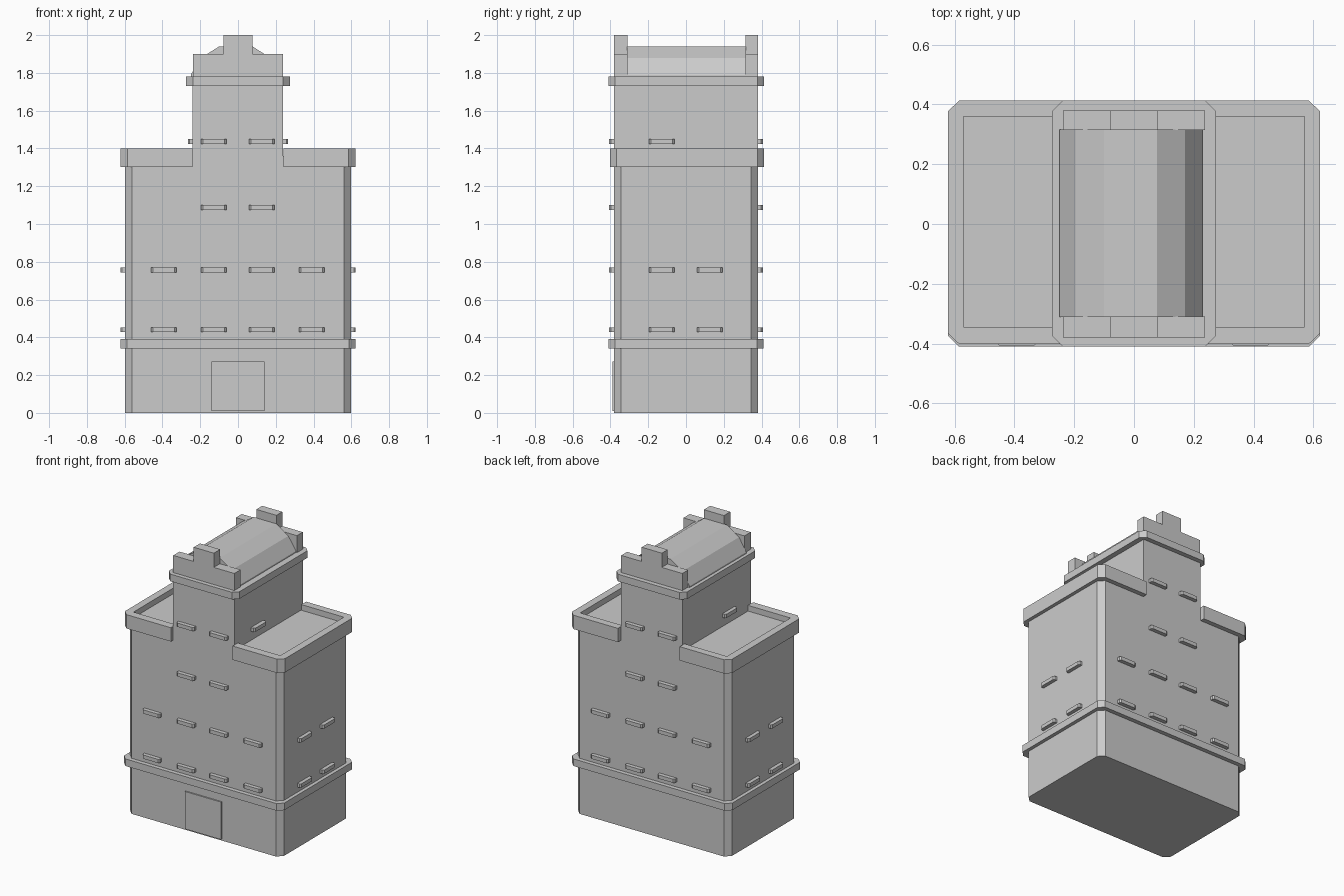
import bpy, bmesh

cube = bpy.data.objects.get("Cube")
if cube:
    bpy.data.objects.remove(cube, do_unlink=True)

stone = bpy.data.materials.new("grey stone")
stone.use_nodes = True
COLOUR = (0.6, 0.6, 0.6, 1)
stone.diffuse_color = COLOUR
stone.node_tree.nodes["Principled BSDF"].inputs["Base Color"].default_value = COLOUR


def prism(name, outline, lo, hi, axis="z"):
    """Extrude a 2D outline along z, or an (x, z) outline along y."""
    bm = bmesh.new()
    place = (lambda p, d: (p[0], p[1], d)) if axis == "z" else (lambda p, d: (p[0], d, p[1]))
    base = bm.faces.new([bm.verts.new(place(p, lo)) for p in outline])
    new = bmesh.ops.extrude_face_region(bm, geom=[base])["geom"]
    shift = (0, 0, hi - lo) if axis == "z" else (0, hi - lo, 0)
    bmesh.ops.translate(bm, vec=shift, verts=[v for v in new if isinstance(v, bmesh.types.BMVert)])
    bmesh.ops.recalc_face_normals(bm, faces=bm.faces)
    mesh = bpy.data.meshes.new(name)
    bm.to_mesh(mesh)
    bm.free()
    mesh.materials.append(stone)
    obj = bpy.data.objects.new(name, mesh)
    bpy.context.collection.objects.link(obj)
    return obj


def block(name, x0, x1, y0, y1, z0, z1):
    return prism(name, [(x0, y0), (x1, y0), (x1, y1), (x0, y1)], z0, z1)


def chamfered(name, x, y0, y1, z0, z1, c):
    outline = [(-x + c, y0), (x - c, y0), (x, y0 + c), (x, y1 - c),
               (x - c, y1), (-x + c, y1), (-x, y1 - c), (-x, y0 + c)]
    return prism(name, outline, z0, z1)


# Main body, tower and horizontal bands
chamfered("main_body", 0.597, -0.38, 0.38, 0, 1.36, 0.037)
chamfered("lower_band", 0.622, -0.41, 0.41, 0.34, 0.39, 0.035)
block("tower", -0.24, 0.237, -0.38, 0.38, 1.3, 1.74)
chamfered("tower_band", 0.274, -0.41, 0.413, 1.73, 1.78, 0.035)
block("door", -0.14, 0.14, -0.389, -0.375, 0.01, 0.273)

# Raised rim around each side roof, ending against the tower
for side, s in (("right", -1), ("left", 1)):
    rim = [(0.24, -0.402), (0.585, -0.402), (0.622, -0.367), (0.622, 0.378), (0.585, 0.413),
           (0.24, 0.413), (0.24, 0.36), (0.57, 0.36), (0.57, -0.345), (0.24, -0.345)]
    prism(side + "_roof_rim", [(s * x, y) for x, y in rim], 1.303, 1.4)

# Stepped gables and the faceted barrel roof between them
gable = [(-0.237, 1.77), (0.237, 1.77), (0.237, 1.9), (0.078, 1.9),
         (0.078, 2), (-0.078, 2), (-0.078, 1.9), (-0.237, 1.9)]
prism("front_gable", gable, -0.38, -0.31, "y")
prism("back_gable", gable, 0.315, 0.38, "y")
barrel = [(-0.25, 1.775), (-0.25, 1.79), (-0.195, 1.88), (-0.1, 1.94),
          (0.077, 1.94), (0.17, 1.88), (0.23, 1.79), (0.23, 1.775)]
prism("barrel_roof", barrel, -0.312, 0.317, "y")


def sill(name, centre, wall, z, facing):
    """Window sill with clipped outer corners; facing is '-y', '+y', '-x' or '+x'."""
    w, d, c = 0.067, 0.028, 0.01
    shape = [(-w, -0.01), (w, -0.01), (w, d - c), (w - c, d), (c - w, d), (-w, d - c)]
    s = 1 if facing[0] == "+" else -1
    pts = [(centre + a, s * (wall + b)) for a, b in shape]
    if facing[1] == "x":
        pts = [(b, a) for a, b in pts]
    prism(name, pts, z - 0.013, z + 0.013)


# Front and back sills
for face, facing in (("front", "-y"), ("back", "+y")):
    for row, (z, columns) in enumerate([(0.44, 4), (0.757, 4), (1.088, 2), (1.437, 2)]):
        xs = [-0.128, 0.125] + ([-0.393, 0.39] if columns == 4 else [])
        for i, x in enumerate(xs):
            sill(f"{face}_sill_{row}_{i}", x, 0.38, z, facing)

# Side sills on the body and one on each tower side
for face, facing in (("right", "-x"), ("left", "+x")):
    for row, z in enumerate((0.44, 0.757)):
        for i, y in enumerate((-0.128, 0.125)):
            sill(f"{face}_sill_{row}_{i}", y, 0.595, z, facing)
    sill(f"{face}_tower_sill", -0.128, 0.238, 1.437, facing)
